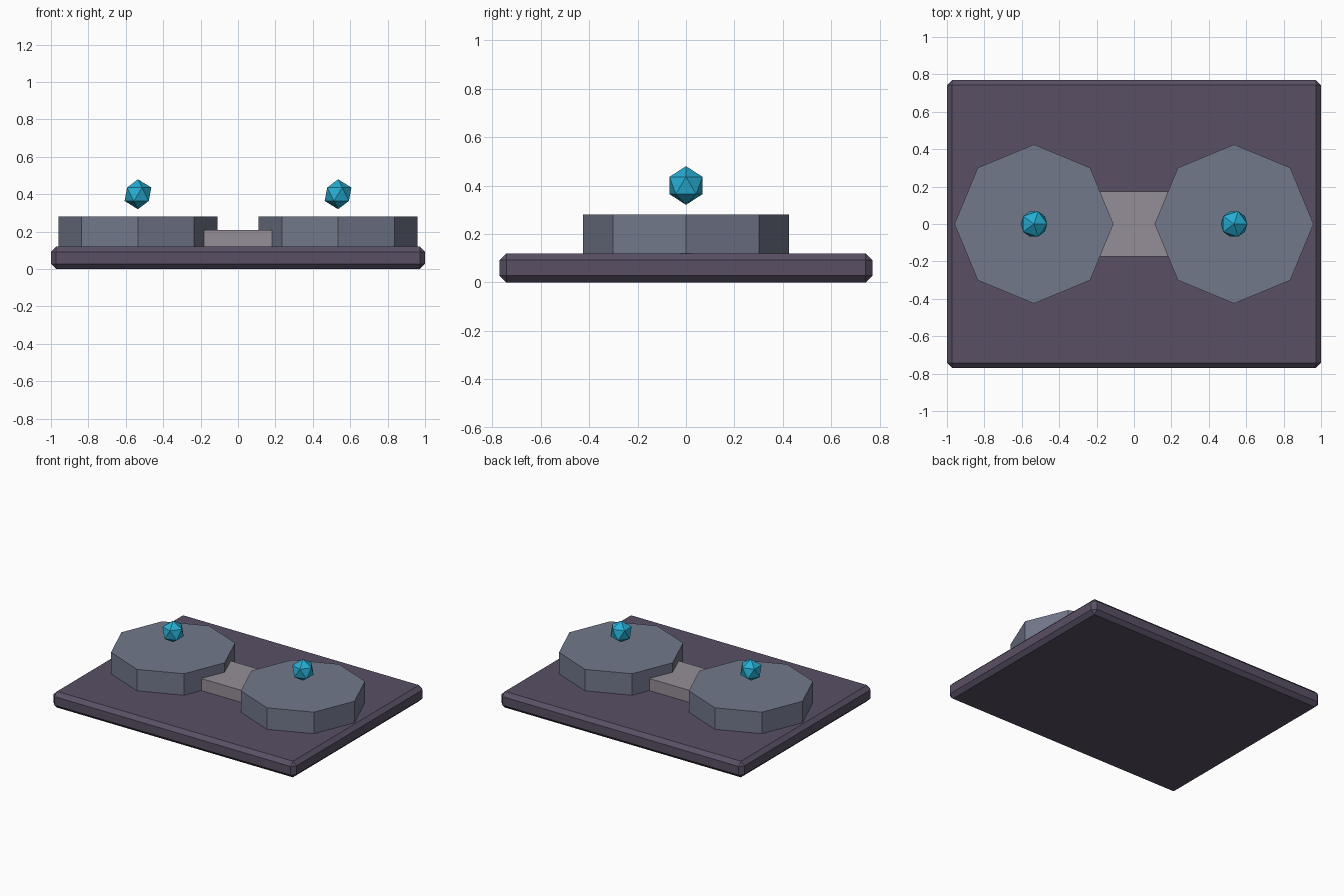
import bpy

if "Cube" in bpy.data.objects:
    bpy.data.objects.remove(bpy.data.objects["Cube"])


def material(name, rgb):
    m = bpy.data.materials.new(name)
    m.diffuse_color = (*rgb, 1)
    m.use_nodes = True
    m.node_tree.nodes["Principled BSDF"].inputs["Base Color"].default_value = m.diffuse_color
    return m


PLUM = material("plum", (0.10, 0.08, 0.13))
SLATE = material("slate", (0.17, 0.19, 0.26))
STONE = material("stone", (0.30, 0.27, 0.31))
TEAL = material("teal", (0.02, 0.42, 0.65))


def finish(name, mat):
    ob = bpy.context.object
    ob.name = name
    ob.data.materials.append(mat)
    return ob


def box(name, size, z0, mat):
    bpy.ops.mesh.primitive_cube_add(size=1, location=(0, 0, z0 + size[2] / 2))
    ob = finish(name, mat)
    ob.scale = size
    bpy.ops.object.transform_apply(location=False, rotation=False, scale=True)
    return ob


# Chamfered base slab
base = box("base_slab", (2.0, 1.54, 0.12), 0, PLUM)
bevel = base.modifiers.new("chamfer", 'BEVEL')
bevel.width = 0.028
bevel.segments = 1

# Bridge block joining the two platforms
box("bridge", (0.5, 0.345, 0.09), 0.12, STONE)

for side, x in (("left", -0.535), ("right", 0.535)):
    # Octagonal platform, corners on the axes
    bpy.ops.mesh.primitive_cylinder_add(vertices=8, radius=0.425, depth=0.16,
                                        location=(x, 0, 0.20))
    finish(side + "_platform", SLATE)
    # Floating crystal
    bpy.ops.mesh.primitive_ico_sphere_add(subdivisions=1, radius=0.08,
                                          location=(x, 0, 0.40))
    finish(side + "_crystal", TEAL)
